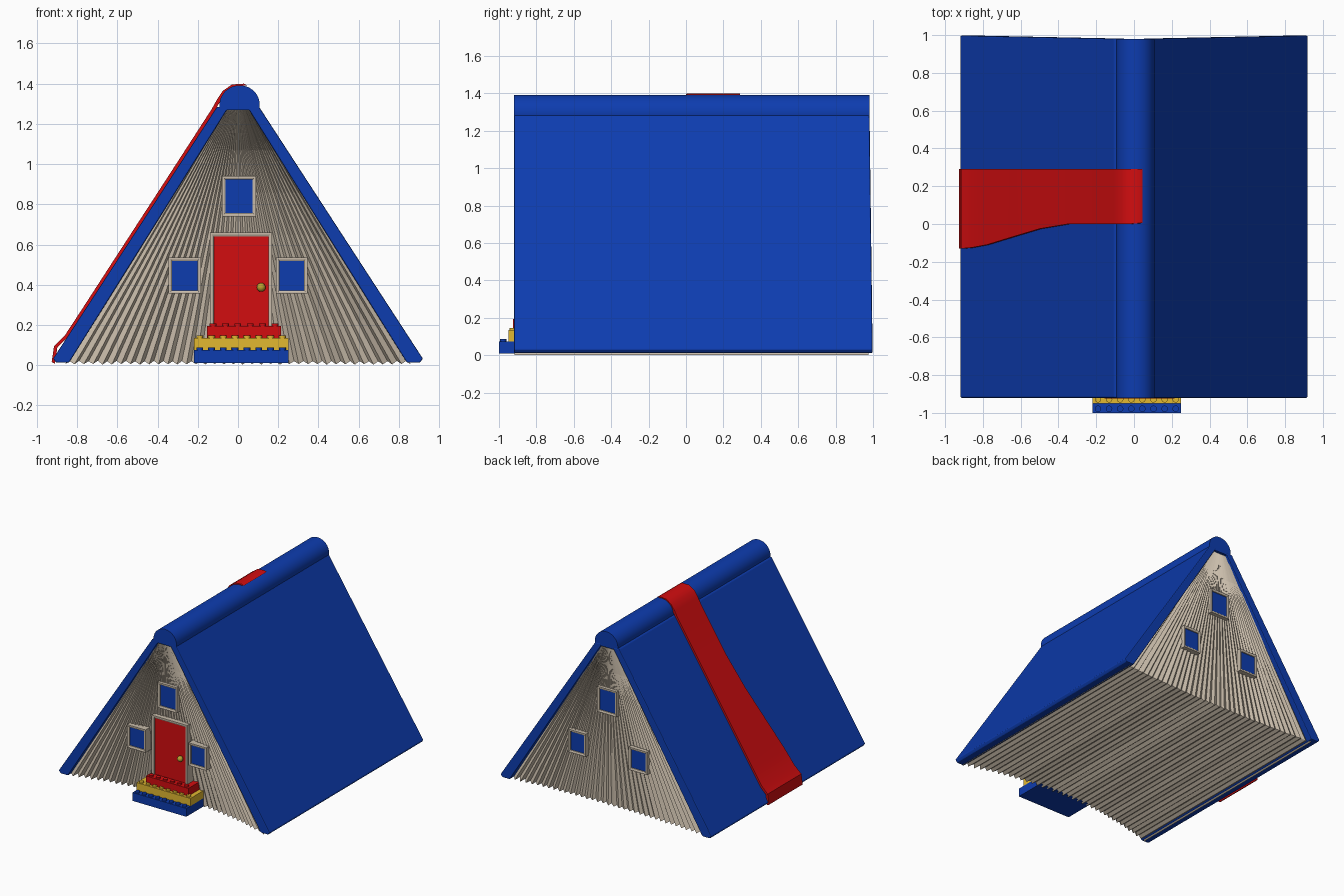
import bpy, bmesh, math, random

random.seed(4)
cube = bpy.data.objects.get("Cube")
if cube:
    bpy.data.objects.remove(cube, do_unlink=True)


def material(name, r, g, b):
    m = bpy.data.materials.new(name)
    m.use_nodes = True
    m.diffuse_color = (r, g, b, 1)
    bsdf = next(n for n in m.node_tree.nodes if n.type == 'BSDF_PRINCIPLED')
    bsdf.inputs["Base Color"].default_value = (r, g, b, 1)
    return m


BLUE = material("cover_blue", 0.004, 0.045, 0.43)
RED = material("bright_red", 0.65, 0.004, 0.005)
YELLOW = material("brick_yellow", 0.76, 0.48, 0.03)
PAPER = material("paper_beige", 0.58, 0.5, 0.4)
GOLD = material("knob_gold", 0.5, 0.36, 0.03)


def finish(name, bm, *mats, smooth=False):
    bmesh.ops.recalc_face_normals(bm, faces=bm.faces)
    me = bpy.data.meshes.new(name)
    bm.to_mesh(me)
    bm.free()
    for m in mats:
        me.materials.append(m)
    ob = bpy.data.objects.new(name, me)
    bpy.context.collection.objects.link(ob)
    if smooth:
        bpy.ops.object.select_all(action='DESELECT')
        ob.select_set(True)
        bpy.context.view_layer.objects.active = ob
        bpy.ops.object.shade_smooth_by_angle(angle=math.radians(35))
    return ob


def loft(name, rings, mat, smooth=False):
    """Skin a list of closed rings and cap both ends."""
    bm = bmesh.new()
    rows = [[bm.verts.new(p) for p in ring] for ring in rings]
    n = len(rows[0])
    for a, b in zip(rows, rows[1:]):
        for i in range(n):
            j = (i + 1) % n
            bm.faces.new((a[i], a[j], b[j], b[i]))
    bm.faces.new(rows[0])
    bm.faces.new(rows[-1])
    return finish(name, bm, mat, smooth=smooth)


def add_box(bm, x0, x1, y0, y1, z0, z1):
    verts = bmesh.ops.create_cube(bm, size=1)["verts"]
    for v in verts:
        v.co = (x0 if v.co.x < 0 else x1, y0 if v.co.y < 0 else y1,
                z0 if v.co.z < 0 else z1)


# Page block: a pleated fan of paper, hollowed towards the door
def page_ring(i, count):
    u = 2 * i / (count - 1) - 1
    side = 1 if i % 2 else -1
    pleat = side * (0.005 + 0.012 * abs(u)) * random.uniform(0.5, 1)
    bottom = 0.012 + side * 0.01 * random.uniform(0.6, 1)
    front, back = [], []
    for k in range(7):
        v = k / 6
        x = u * (0.86 * (1 - v) + 0.06 * v)
        z = bottom * (1 - v) + 1.28 * v
        hollow = (1 - u * u) * (1 - v)
        fade = 1 - 0.6 * v
        front.append((x, -0.9 + 0.13 * hollow + pleat * fade, z))
        back.append((x, 0.96 - 0.03 * hollow - pleat * fade, z))
    return front + back[::-1]


COLUMNS = 75
loft("page_block", [page_ring(i, COLUMNS) for i in range(COLUMNS)], PAPER)

# Roof covers
for name, s in (("left_roof_cover", 1), ("right_roof_cover", -1)):
    profile = [(0.84, 0.012), (0.905, 0.012), (0.92, 0.032), (0.105, 1.285), (0.045, 1.285)]
    rings = [[(s * x, -0.92, z) for x, z in profile],
             [(s * x, 0.998 - 0.013 * z, z) for x, z in profile]]
    cover = loft(name, rings, BLUE)
    bevel = cover.modifiers.new("soft_edges", 'BEVEL')
    bevel.width = 0.006
    bevel.segments = 2

# Rounded spine along the ridge
arc = [math.radians(-16 + 212 * k / 28) for k in range(29)]
loft("ridge_spine", [[(0.008 + 0.1 * math.cos(a), y, 1.295 + 0.097 * math.sin(a)) for a in arc]
                     for y in (-0.92, 0.98)], BLUE, smooth=True)

# Ribbon laid over the right slope: x, z, front edge y
path = [(0.03, 1.4, 0.005), (-0.03, 1.396, 0), (-0.075, 1.365, 0), (-0.105, 1.32, 0),
        (-0.13, 1.275, 0), (-0.35, 0.935, 0), (-0.5, 0.704, -0.025), (-0.65, 0.473, -0.07),
        (-0.78, 0.272, -0.11), (-0.86, 0.15, -0.125), (-0.915, 0.095, -0.13), (-0.927, 0.015, -0.13)]
loft("ribbon", [[(x, y, z), (x, 0.29, z), (x + 0.016, 0.29, z - 0.008), (x + 0.016, y, z - 0.008)]
                for x, z, y in path], RED, smooth=True)


# Framed openings: a box whose outward face is inset and pushed in
def opening(name, x0, x1, z0, z1, y, out, border, depth, fill):
    bm = bmesh.new()
    inner = y - out * 0.12
    add_box(bm, x0, x1, min(y, inner), max(y, inner), z0, z1)
    bm.normal_update()
    face = next(f for f in bm.faces if f.normal.y * out > 0.9)
    bmesh.ops.inset_region(bm, faces=[face], thickness=border * 0.55, depth=0)
    bmesh.ops.inset_region(bm, faces=[face], thickness=border * 0.45, depth=-0.004)
    bmesh.ops.inset_region(bm, faces=[face], thickness=0.0005, depth=-depth)
    face.material_index = 1
    finish(name, bm, PAPER, fill)


for place, y, out in (("front", -0.888, -1), ("back", 0.978, 1)):
    opening(place + "_upper_window", -0.08, 0.09, 0.74, 0.94, y, out, 0.024, 0.008, BLUE)
    opening(place + "_right_window", -0.345, -0.185, 0.355, 0.535, y, out, 0.024, 0.008, BLUE)
    opening(place + "_left_window", 0.19, 0.345, 0.355, 0.535, y, out, 0.024, 0.008, BLUE)
opening("front_door", -0.14, 0.17, 0.12, 0.66, -0.875, -1, 0.027, 0.008, RED)

# Door knob
bm = bmesh.new()
bmesh.ops.create_uvsphere(bm, u_segments=20, v_segments=12, radius=0.022)
bmesh.ops.translate(bm, verts=bm.verts, vec=(0.115, -0.885, 0.387))
finish("door_knob", bm, GOLD, smooth=True)


# Studded brick steps
def step(name, x0, x1, y0, y1, z0, z1, studs, mat):
    bm = bmesh.new()
    add_box(bm, x0, x1, y0, y1, z0, z1)
    pitch = (x1 - x0) / studs
    for i in range(studs):
        made = bmesh.ops.create_cone(bm, cap_ends=True, segments=16, radius1=0.017,
                                     radius2=0.017, depth=0.02)
        bmesh.ops.translate(bm, verts=made["verts"],
                            vec=(x0 + pitch * (i + 0.5), y0 + 0.022, z1 + 0.002))
    finish(name, bm, mat, smooth=True)


step("lower_step", -0.22, 0.25, -1.0, -0.76, 0.01, 0.075, 8, BLUE)
step("middle_step", -0.22, 0.25, -0.95, -0.77, 0.075, 0.135, 8, YELLOW)
step("upper_step", -0.155, 0.215, -0.925, -0.78, 0.135, 0.195, 6, RED)
